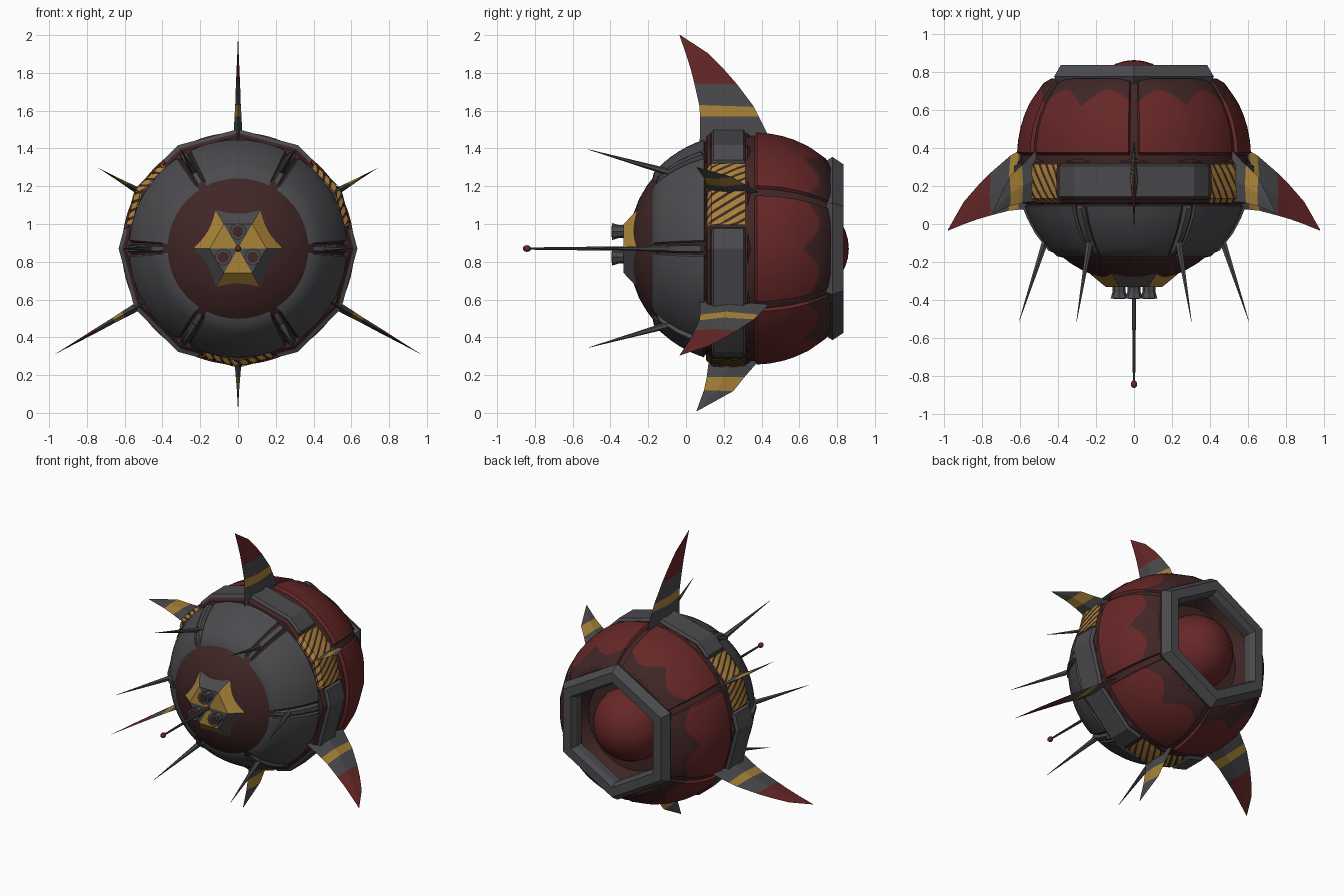
import bpy, bmesh, math
from math import sin, cos, radians, sqrt
from mathutils import Vector

if "Cube" in bpy.data.objects:
    bpy.data.objects.remove(bpy.data.objects["Cube"])

AXIS_Z = 0.87


def material(name, rgb):
    m = bpy.data.materials.new(name)
    m.use_nodes = True
    m.diffuse_color = (*rgb, 1)
    m.node_tree.nodes["Principled BSDF"].inputs["Base Color"].default_value = (*rgb, 1)
    return m


GREY = material("steel grey", (0.07, 0.07, 0.077))
RED = material("red paint", (0.135, 0.02, 0.02))
DARK = material("dark red", (0.052, 0.019, 0.019))
YELLOW = material("hazard yellow", (0.40, 0.23, 0.04))


def place(a, r, y):
    """Angle in degrees round the hull axis, radius, and depth to a point."""
    return Vector((r * cos(radians(a)), y, AXIS_Z + r * sin(radians(a))))


def finish(name, verts, faces, mats, index=None, smooth=35):
    me = bpy.data.meshes.new(name)
    me.from_pydata(verts, [], faces)
    for m in mats:
        me.materials.append(m)
    if index:
        me.polygons.foreach_set("material_index", index)
    bm = bmesh.new()
    bm.from_mesh(me)
    bmesh.ops.remove_doubles(bm, verts=bm.verts, dist=0.0002)
    bm.to_mesh(me)
    bm.free()
    if smooth:
        me.shade_smooth()
        me.set_sharp_from_angle(angle=radians(smooth))
    ob = bpy.data.objects.new(name, me)
    bpy.context.collection.objects.link(ob)
    return ob


def shell(name, rows, angles, mats, rule=None, closed=False, thick=0.0, smooth=35):
    """Sweep (y, r) rows round the axis; thick sinks the border into a raised plate."""
    verts, faces, index = [], [], []
    n, m = len(angles), len(rows)
    for i, a in enumerate(angles):
        for j, row in enumerate(rows):
            y, r = row(a) if callable(row) else row
            rim = thick and (i in (0, n - 1) or j in (0, m - 1))
            verts.append(place(a, r - (thick if rim else 0), y))
    for i in range(n if closed else n - 1):
        for j in range(m - 1):
            k = (i + 1) % n
            faces.append((i * m + j, i * m + j + 1, k * m + j + 1, k * m + j))
            index.append(rule(i, j) if rule else 0)
    return finish(name, verts, faces, mats, index, smooth)


def steps(a, b, n):
    return [a + (b - a) * i / n for i in range(n + 1)]


def plate_angles(a, b, n, edge=0.8):
    return [a] + steps(a + edge, b - edge, n) + [b]


def ring(n):
    return [360 * i / n for i in range(n)]


def rod(name, p, q, r1, r2, mat, sides=6):
    bpy.ops.mesh.primitive_cone_add(vertices=sides, radius1=r1, radius2=r2,
                                    depth=(q - p).length, location=(p + q) / 2)
    ob = bpy.context.object
    ob.name = name
    ob.rotation_euler = (q - p).to_track_quat("Z", "Y").to_euler()
    ob.data.materials.append(mat)
    return ob


def ball(name, loc, r, mat, segs):
    bpy.ops.mesh.primitive_uv_sphere_add(segments=segs, ring_count=segs // 2, radius=r, location=loc)
    ob = bpy.context.object
    ob.name = name
    ob.data.materials.append(mat)
    bpy.ops.object.shade_smooth()
    return ob


def front(y, lift=0.0):
    return (y, sqrt((0.59 + lift) ** 2 - (y - 0.28) ** 2))


def rear(y, lift=0.0):
    return (y, 0.597 * sqrt(1 - ((y - 0.36) / 0.6) ** 2) + lift)


def facet(a, r):
    """Radius on a twelve sided ring with corners every 30 degrees."""
    return r * cos(radians(15)) / cos(radians(a % 30 - 15))


# Dark hull: rounded front, rear, and the recess at the back
hull_rows = [(-0.29, 0)] + [front(y) for y in steps(-0.29, 0.12, 10)]
hull_rows += [rear(y) for y in steps(0.34, 0.76, 8)]
hull_rows += [(0.76, 0.38), (0.64, 0.32), (0.64, 0)]
shell("hull", hull_rows, ring(48), [DARK], closed=True)

# Twelve sided belt with rims
shell("belt", [(0.105, 0.56), (0.11, 0.595), (0.13, 0.612), (0.325, 0.612), (0.345, 0.595), (0.35, 0.56)],
      ring(12), [DARK], closed=True, smooth=0)


def scallop(a):
    return rear(0.62 + 0.085 * abs(sin(radians(a * 6))), 0.018)


for k in range(6):
    a = 60 * k
    # Front armour plates
    shell("front_plate", [front(-0.18)] + [front(y, 0.015) for y in steps(-0.17, 0.095, 6)] + [front(0.105)],
          plate_angles(a + 3.5, a + 56.5, 12), [GREY], thick=0.012)
    # Ribs between them, each carrying a spike
    shell("rib", [front(y, 0.026) for y in (-0.16, -0.14, -0.05, 0.03, 0.08, 0.1)],
          plate_angles(a - 2.4, a + 2.4, 1), [GREY], thick=0.03)
    rod("spike", place(a, 0.45, -0.04), place(a, 0.605, -0.515), 0.021, 0.001, GREY)
    # Rear plates, painted red with a scalloped edge
    red_rows = [rear(0.36, 0.012)] + [rear(y, 0.018) for y in (0.375, 0.44, 0.51, 0.57)]
    red_rows += [scallop, rear(0.74, 0.015), rear(0.765, 0.012)]
    shell("rear_plate", red_rows, plate_angles(a - 28, a + 28, 28), [RED, DARK],
          rule=lambda i, j: int(j > 4), thick=0.018)


def belt_row(y, r):
    return lambda a: (y, facet(a, r))


# Points across the hazard panel, from front lip to rear lip
LIP = [(0.107, 0.59), (0.135, 0.625), (0.18, 0.631), (0.225, 0.631), (0.27, 0.631), (0.315, 0.625)]


def hazard(mid):
    """Diagonal yellow stripes folded over the belt."""
    verts, faces = [], []
    pitch, wide, slant = 4.5, 2.9, 2.6
    for s in range(-3, 9):
        start = mid - 18 + s * pitch
        base = len(verts)
        for j, (y, r) in enumerate(LIP):
            for off in (0, wide / 2, wide):
                a = min(max(start + off + slant * j, mid - 18), mid + 18)
                verts.append(place(a, facet(a, r), y))
        for j in range(len(LIP) - 1):
            for c in range(2):
                v = base + 3 * j + c
                if (verts[v] - verts[v + 1]).length + (verts[v + 3] - verts[v + 4]).length > 0.001:
                    faces.append((v, v + 3, v + 4, v + 1))
    finish("hazard_stripes", verts, faces, [YELLOW], smooth=0)


def fin(name, a, stations, thick, mats, index):
    """Stations hold lead y, lead r, trail y, trail r; sections are thin lenses."""
    side = Vector((-sin(radians(a)), 0, cos(radians(a))))
    verts, faces, slots = [], [], []
    for s, (ly, lr, ty, tr) in enumerate(stations):
        lead, trail = place(a, lr, ly), place(a, tr, ty)
        mid = lead.lerp(trail, 0.45)
        t = side * thick * (1 - s / (len(stations) - 1))
        verts += [lead, mid + t, trail, mid - t]
    for s in range(len(stations) - 1):
        for c in range(4):
            v, w = 4 * s + c, 4 * s + (c + 1) % 4
            faces.append((v, v + 4, w + 4, w))
            slots.append(index[s])
    ob = finish(name, verts, faces, mats, slots, 0)
    bm = bmesh.new()
    bm.from_mesh(ob.data)
    bmesh.ops.recalc_face_normals(bm, faces=bm.faces)
    bm.to_mesh(ob.data)
    bm.free()


BIG = [(0.07, 0.53, 0.46, 0.53), (0.075, 0.62, 0.43, 0.61), (0.075, 0.70, 0.385, 0.70),
       (0.07, 0.76, 0.36, 0.75), (0.045, 0.87, 0.27, 0.87), (0.025, 0.95, 0.2, 0.95),
       (0.0, 1.03, 0.115, 1.035), (-0.035, 1.13, -0.03, 1.13)]
SMALL = [(0.13, 0.53, 0.43, 0.53), (0.12, 0.60, 0.38, 0.60), (0.11, 0.68, 0.31, 0.68),
         (0.095, 0.75, 0.25, 0.755), (0.055, 0.86, 0.06, 0.86)]

for a in (90, 210, 330):
    # Large fins stand on grey belt plates
    fin("large_fin", a, BIG, 0.026, [GREY, YELLOW, RED], [0, 0, 1, 0, 2, 2, 2])
    angles = [a - 41, a - 40, a - 30, a, a + 30, a + 40, a + 41]
    shell("belt_plate", [belt_row(*p) for p in ((0.133, 0.632), (0.145, 0.632), (0.305, 0.632), (0.317, 0.632))],
          angles, [GREY], thick=0.022, smooth=0)
    # Small fins stand on striped belt sections
    b = a + 60
    fin("small_fin", b, SMALL, 0.024, [GREY, YELLOW], [0, 0, 1, 0])
    shell("hazard_backing", [belt_row(y, r - 0.005) for y, r in LIP],
          [b - 18, b - 9, b, b + 9, b + 18], [DARK], smooth=0)
    hazard(b)
    # Nozzles on the nose
    rod("nozzle", place(a, 0.09, -0.32), place(a, 0.09, -0.365), 0.034, 0.034, GREY, 8)
    rod("nozzle_lip", place(a, 0.09, -0.36), place(a, 0.09, -0.392), 0.036, 0.045, GREY, 8)
    rod("nozzle_bore", place(a, 0.09, -0.39), place(a, 0.09, -0.395), 0.03, 0.03, DARK, 8)

# Six sided nose with alternating yellow sectors
shell("nose", [(-0.33, 0), (-0.33, 0.15), (-0.262, 0.232), (-0.21, 0.24)], ring(6), [GREY, YELLOW],
      rule=lambda i, j: int(i % 2 == 0 and j < 2), closed=True, smooth=0)

# Antenna
rod("antenna", place(0, 0, -0.32), place(0, 0, -0.83), 0.012, 0.006, GREY, 8)
ball("antenna_tip", place(0, 0, -0.842), 0.02, RED, 10).scale = (0.9, 1.1, 0.9)

# Six sided engine collar at the back, with a glowing core in it
collar = [(0.72, 0.40), (0.73, 0.455), (0.775, 0.485), (0.835, 0.445), (0.835, 0.375), (0.80, 0.355), (0.74, 0.355)]
shell("engine_collar", collar, [30 + a for a in ring(6)], [GREY], closed=True, smooth=0)
ball("engine_core", place(0, 0, 0.612), 0.25, RED, 32)
